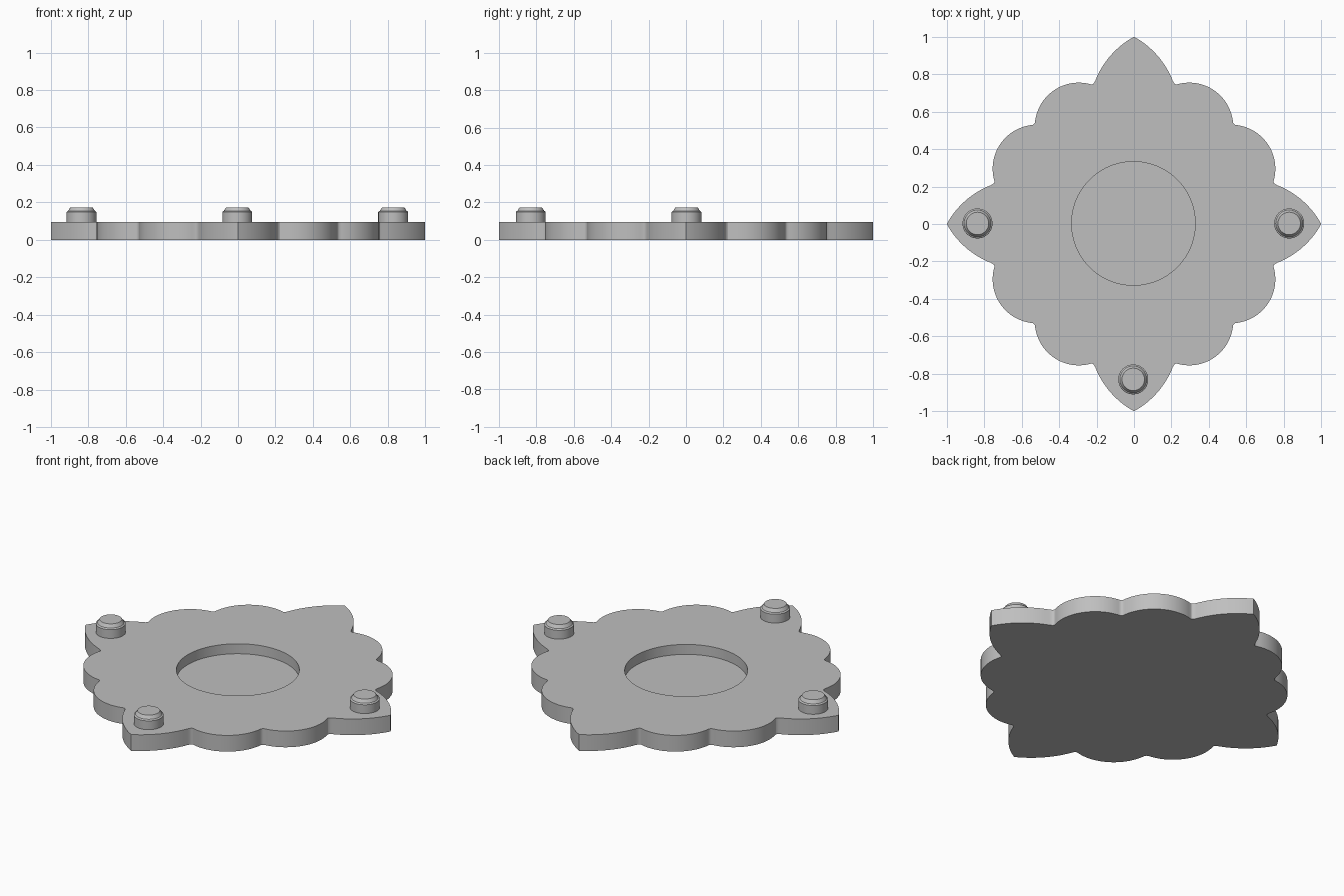
import bpy, bmesh, math
from mathutils import Vector

if "Cube" in bpy.data.objects:
    bpy.data.objects.remove(bpy.data.objects["Cube"])

THICK = 0.096
CENTRE = Vector((-0.003, 0.003))

grey = bpy.data.materials.new("stone_grey")
grey.diffuse_color = (0.52, 0.52, 0.52, 1)
grey.use_nodes = True
grey.node_tree.nodes["Principled BSDF"].inputs["Base Color"].default_value = grey.diffuse_color


def make_object(name, bm):
    bmesh.ops.recalc_face_normals(bm, faces=bm.faces)
    mesh = bpy.data.meshes.new(name)
    bm.to_mesh(mesh)
    bm.free()
    mesh.materials.append(grey)
    obj = bpy.data.objects.new(name, mesh)
    bpy.context.collection.objects.link(obj)
    return obj


def smooth(obj):
    bpy.ops.object.select_all(action='DESELECT')
    obj.select_set(True)
    bpy.context.view_layer.objects.active = obj
    bpy.ops.object.shade_smooth_by_angle(angle=math.radians(28))


def lathe(name, x, y, profile, steps=48):
    """Closed turned solid from (radius, height) pairs."""
    bm = bmesh.new()
    rings = [[bm.verts.new((x + r * math.cos(2 * math.pi * i / steps),
                            y + r * math.sin(2 * math.pi * i / steps), z))
              for i in range(steps)] for r, z in profile]
    for a, b in zip(rings, rings[1:]):
        for i in range(steps):
            j = (i + 1) % steps
            bm.faces.new((a[i], a[j], b[j], b[i]))
    bm.faces.new(rings[0][::-1])
    bm.faces.new(rings[-1])
    return make_object(name, bm)


def arc(centre, radius, a0, a1, n):
    return [Vector((centre[0] + radius * math.cos(a0 + (a1 - a0) * i / n),
                    centre[1] + radius * math.sin(a0 + (a1 - a0) * i / n)))
            for i in range(n + 1)]


def fillet(p, q, r, n=4):
    return [p * (1 - t) ** 2 + q * 2 * t * (1 - t) + r * t * t
            for t in (i / n for i in range(1, n))]


def outline():
    # pointed petal: bulging arc from the tip to its base
    tip, base = Vector((0, 1)), Vector((0.207, 0.765))
    chord = base - tip
    half = math.radians(20)
    radius = chord.length / 2 / math.sin(half)
    inward = Vector((chord.y, -chord.x)).normalized()
    c = (tip + base) / 2 + inward * radius * math.cos(half)
    a0 = math.atan2(tip.y - c.y, tip.x - c.x)
    petal = arc(c, radius, a0, a0 - 2 * half, 14)
    # round lobe
    lobe = arc((0.295, 0.52), 0.235, math.radians(106), math.radians(8), 24)
    corner = Vector((0.217, 0.742))
    valley = Vector((0.537, 0.537))
    eighth = petal + fillet(petal[-1], corner, lobe[0]) + lobe
    # mirror over the diagonal, with a softened valley between the lobes
    mirrored = [Vector((p.y, p.x)) for p in reversed(eighth)]
    quarter = eighth + fillet(lobe[-1], Vector((0.528, 0.528)), mirrored[0]) + mirrored[:-1]
    points = []
    for k in range(4):
        for p in quarter:
            x, y = p
            for _ in range(k):
                x, y = y, -x
            points.append((x, y))
    return points


# scalloped plate
bm = bmesh.new()
face = bm.faces.new([bm.verts.new((x, y, 0)) for x, y in outline()])
ext = bmesh.ops.extrude_face_region(bm, geom=[face], use_keep_orig=True)
top = [v for v in ext["geom"] if isinstance(v, bmesh.types.BMVert)]
bmesh.ops.translate(bm, verts=top, vec=(0, 0, THICK))
plate = make_object("scalloped_plate", bm)

# round recess in the middle
cutter = lathe("recess_cutter", CENTRE.x, CENTRE.y, [(0.33, 0.037), (0.33, 0.2)], 96)
cutter.hide_render = True
mod = plate.modifiers.new("recess", 'BOOLEAN')
mod.operation = 'DIFFERENCE'
mod.solver = 'EXACT'
mod.object = cutter
bpy.context.view_layer.objects.active = plate
bpy.ops.object.modifier_apply(modifier="recess")
bpy.data.objects.remove(cutter)
smooth(plate)

# three chamfered pegs
for name, x, y in (("left_peg", -0.836, 0.003),
                   ("right_peg", 0.829, 0.003),
                   ("front_peg", -0.004, -0.83)):
    smooth(lathe(name, x, y, [(0.08, THICK - 0.01), (0.08, 0.148), (0.077, 0.152),
                              (0.072, 0.154), (0.06, 0.173)]))
